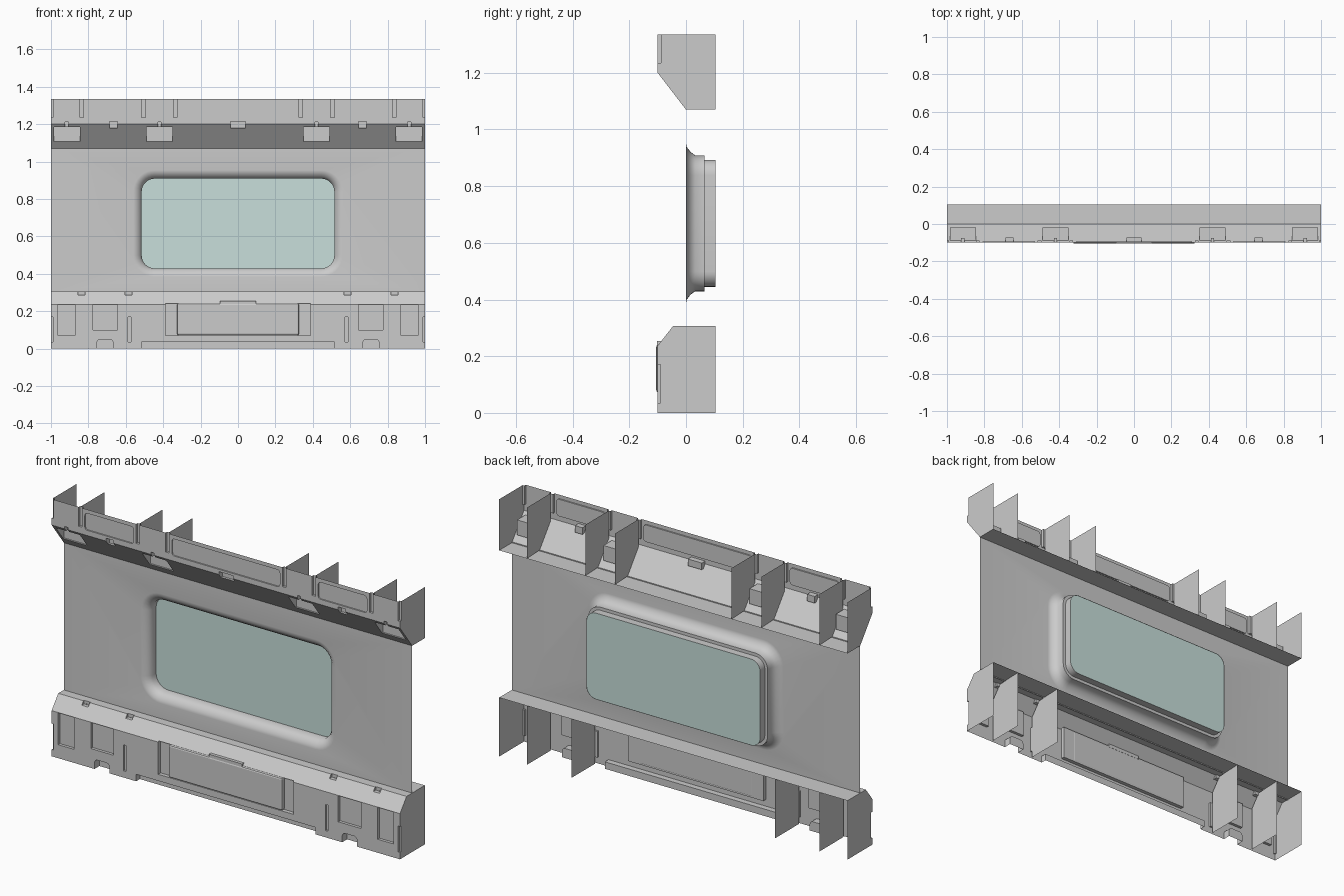
import bpy, bmesh, math

if "Cube" in bpy.data.objects:
    bpy.data.objects.remove(bpy.data.objects["Cube"])

F, B = -0.10, 0.104          # hull front and back


def finish(name, bm, mat=None, smooth=None, recalc=True):
    if recalc:
        bmesh.ops.recalc_face_normals(bm, faces=bm.faces)
    me = bpy.data.meshes.new(name)
    bm.to_mesh(me)
    bm.free()
    ob = bpy.data.objects.new(name, me)
    bpy.context.collection.objects.link(ob)
    if mat:
        me.materials.append(mat)
    bpy.ops.object.select_all(action='DESELECT')
    ob.select_set(True)
    bpy.context.view_layer.objects.active = ob
    if smooth:
        bpy.ops.object.shade_smooth_by_angle(angle=math.radians(smooth))
    return ob


def outline(x0, x1, z0, z1, r=0.0, n=4):
    """Rectangle in xz, counter-clockwise, optionally with rounded corners."""
    if r == 0:
        return [(x0, z0), (x1, z0), (x1, z1), (x0, z1)]
    pts = []
    for k, (cx, cz) in enumerate([(x0 + r, z0 + r), (x1 - r, z0 + r), (x1 - r, z1 - r), (x0 + r, z1 - r)]):
        for i in range(n + 1):
            a = math.pi * (1 + k / 2 + i / n / 2)
            pts.append((cx + r * math.cos(a), cz + r * math.sin(a)))
    return pts


def ring(bm, pts, y):
    return [bm.verts.new((x, y, z)) for x, z in pts]


def bridge(bm, a, b):
    for i in range(len(a)):
        j = (i + 1) % len(a)
        bm.faces.new((a[i], a[j], b[j], b[i]))


def block(bm, x0, x1, y0, y1, z0, z1, r=0.0):
    pts = outline(x0, x1, z0, z1, r)
    a, b = ring(bm, pts, y0), ring(bm, pts, y1)
    bridge(bm, a, b)
    bm.faces.new(a)
    bm.faces.new(b[::-1])


def pair(bm, x0, x1, *rest):
    block(bm, x0, x1, *rest)
    block(bm, -x1, -x0, *rest)


def hull(name, profile, cutter_bm, is_open):
    """Extrude a yz profile along x, carve the pockets, then open the hidden sides."""
    bm = bmesh.new()
    a = [bm.verts.new((-1, y, z)) for y, z in profile]
    b = [bm.verts.new((1, y, z)) for y, z in profile]
    bridge(bm, a, b)
    bm.faces.new(a)
    bm.faces.new(b)
    ob = finish(name, bm)
    cut = finish(name + "_cutter", cutter_bm)
    cut.hide_render = True
    mod = ob.modifiers.new("pockets", 'BOOLEAN')
    mod.operation, mod.solver, mod.object = 'DIFFERENCE', 'EXACT', cut
    mod.use_self = True
    bpy.context.view_layer.objects.active = ob
    bpy.ops.object.modifier_apply(modifier=mod.name)
    bpy.data.objects.remove(cut)
    bm = bmesh.new()
    bm.from_mesh(ob.data)
    bm.normal_update()
    doomed = [f for f in bm.faces if is_open(f.calc_center_median(), f.normal)]
    bmesh.ops.delete(bm, geom=doomed, context='FACES')
    bm.to_mesh(ob.data)
    bm.free()
    return ob


def ribs(name, profile, xs):
    bm = bmesh.new()
    for x in xs:
        for s in (-1, 1):
            bm.faces.new([bm.verts.new((s * x, y, z)) for y, z in profile])
    return finish(name, bm, recalc=False)


# Upper housing: grooves, shallow panels, lamp pockets and clip notches
c = bmesh.new()
for x in (0.335, 0.505, 0.835):
    pair(c, x - 0.01, x + 0.01, -0.2, -0.088, 1.235, 1.4)
pair(c, 0.99, 1.1, -0.2, -0.088, 1.235, 1.4)
block(c, -0.31, 0.31, -0.2, -0.093, 1.227, 1.315, 0.015)
pair(c, 0.53, 0.81, -0.2, -0.093, 1.227, 1.315, 0.015)
for x in (0.42, 0.916):
    pair(c, x - 0.07, x + 0.068, -0.2, -0.02, 1.107, 1.185)
    pair(c, x - 0.009, x + 0.009, -0.2, -0.076, 1.15, 1.212)
block(c, -0.04, 0.04, -0.2, -0.072, 1.18, 1.215)
pair(c, 0.645, 0.688, -0.2, -0.072, 1.18, 1.215)
hull("upper_housing", [(F, 1.335), (F, 1.2), (0, 1.07), (B, 1.07), (B, 1.335)], c,
     lambda p, n: (n.y > 0.9 and p.y > B - 0.001) or (n.z > 0.9 and p.z > 1.334))
ribs("upper_ribs", [(-0.088, 1.335), (-0.088, 1.19), (0, 1.075), (B, 1.07), (B, 1.335)],
     (0.335, 0.505, 0.84))

# Lower housing: slots, access pockets, kick recess and clip notches
c = bmesh.new()
pair(c, 0.572, 0.588, -0.2, -0.09, 0.035, 0.17)
pair(c, 0.99, 1.1, -0.2, -0.09, 0.035, 0.17)
pair(c, 0.872, 0.963, -0.2, -0.085, 0.07, 0.235)
pair(c, 0.645, 0.775, -0.2, -0.085, 0.10, 0.235)
pair(c, 0.668, 0.754, -0.2, -0.06, -0.05, 0.05, 0.018)
block(c, -0.515, 0.515, -0.2, -0.07, -0.05, 0.036)
block(c, -0.388, 0.388, -0.2, -0.08, 0.07, 0.242)
for x in (0.585, 0.837):
    pair(c, x - 0.018, x + 0.018, -0.2, -0.04, 0.288, 0.4)
hull("lower_housing", [(F, 0), (F, 0.237), (-0.046, 0.306), (B, 0.306), (B, 0)], c,
     lambda p, n: (n.y > 0.9 and p.y > B - 0.001) or (n.z < -0.9 and p.z < 0.001))
ribs("lower_ribs", [(-0.09, 0), (-0.09, 0.232), (-0.036, 0.3), (B, 0.306), (B, 0)], (0.585, 0.84))

# Central hatch with its pull tab
bm = bmesh.new()
block(bm, -0.326, 0.326, -0.105, -0.079, 0.072, 0.241)
hatch = finish("centre_hatch", bm)
bev = hatch.modifiers.new("bevel", 'BEVEL')
bev.width, bev.segments = 0.008, 2
bm = bmesh.new()
block(bm, -0.095, 0.095, -0.103, -0.079, 0.236, 0.254)
finish("hatch_tab", bm)

# Wall sheet with the flared window surround
N = 8
HW, HH, CZ, R = 0.515, 0.24, 0.669, 0.07


def window(grow):
    return outline(-HW - grow, HW + grow, CZ - HH - grow, CZ + HH + grow, R + grow, N)


bm = bmesh.new()
corners = ring(bm, outline(-1, 1, 0.3, 1.075), 0)
rings = [ring(bm, window(g), y) for g, y in
         [(0.045, 0), (0.03, 0.002), (0.012, 0.016), (0, 0.032), (0, 0.066), (-0.016, 0.066), (-0.016, B)]]
first, total = rings[0], 4 * (N + 1)
for k in range(4):
    start = k * (N + 1) + N // 2
    inner = [first[(start + i) % total] for i in range(N + 2)]
    bm.faces.new([corners[k], corners[(k + 1) % 4]] + inner[::-1])
for a, b in zip(rings, rings[1:]):
    bridge(bm, a, b)
finish("wall_panel", bm, smooth=50)

# Window panes, front and back
glass = bpy.data.materials.new("glass")
glass.diffuse_color = (0.58, 0.74, 0.71, 1)
glass.use_nodes = True
glass.node_tree.nodes["Principled BSDF"].inputs["Base Color"].default_value = glass.diffuse_color
for name, grow, y in (("front_pane", 0, 0.064), ("back_pane", -0.016, B - 0.002)):
    bm = bmesh.new()
    bm.faces.new(ring(bm, window(grow), y))
    finish(name, bm, glass, recalc=False)
